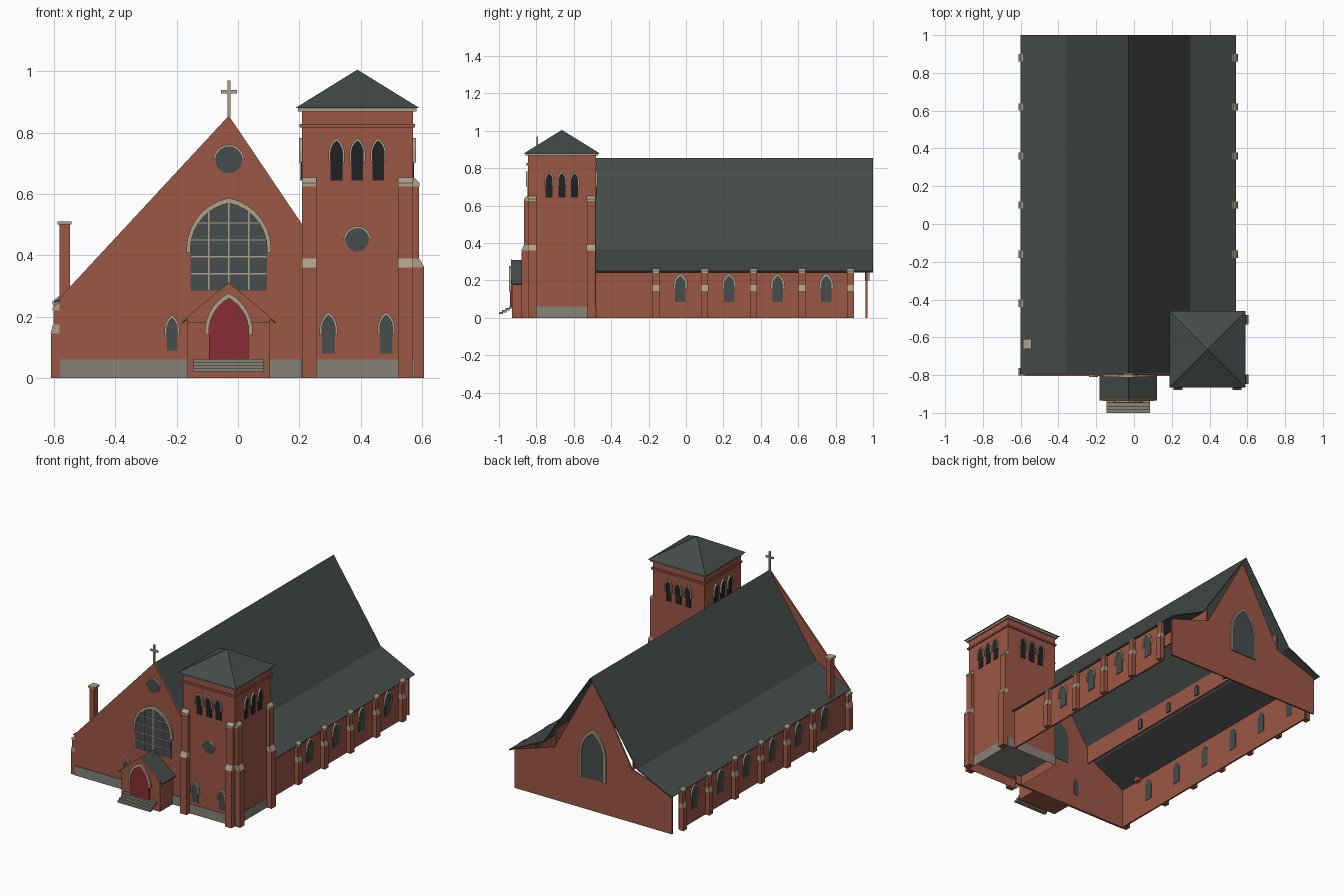
import bpy, bmesh, math
from mathutils import Vector, Matrix

cube = bpy.data.objects.get("Cube")
if cube:
    bpy.data.objects.remove(cube, do_unlink=True)

COLOURS = {
    "brick": (0.33, 0.095, 0.058), "slate": (0.058, 0.07, 0.067),
    "grey stone": (0.24, 0.225, 0.19), "tan trim": (0.42, 0.35, 0.25),
    "glass": (0.06, 0.075, 0.072), "louvre black": (0.013, 0.015, 0.016),
    "door red": (0.25, 0.026, 0.036),
}
MATS = {}
for label, rgb in COLOURS.items():
    m = bpy.data.materials.new(label)
    m.use_nodes = True
    m.diffuse_color = (*rgb, 1)
    m.node_tree.nodes["Principled BSDF"].inputs["Base Color"].default_value = (*rgb, 1)
    MATS[label] = m

X, Y, Z = Vector((1, 0, 0)), Vector((0, 1, 0)), Vector((0, 0, 1))
FRONT, BACK, RIGHT, LEFT = -Y, Y, X, -X
RIDGE = -0.03          # x of the nave centre line
parts = {}


def mesh(name, mat):
    return parts.setdefault((name, mat), bmesh.new())


def prism(name, mat, pts, origin, across, along, depth):
    """Extrude a profile drawn in (across, up) by depth in the along direction."""
    bm, o = mesh(name, mat), Vector(origin)
    a = [bm.verts.new(o + across * u + Z * v) for u, v in pts]
    b = [bm.verts.new(v.co + along * depth) for v in a]
    faces = [bm.faces.new(a), bm.faces.new(b[::-1])]
    for i in range(len(a)):
        j = (i + 1) % len(a)
        faces.append(bm.faces.new((a[j], a[i], b[i], b[j])))
    bmesh.ops.recalc_face_normals(bm, faces=faces)


def box(name, mat, x0, x1, y0, y1, z0, z1, bottom=True):
    bm = mesh(name, mat)
    size = Matrix.Diagonal((x1 - x0, y1 - y0, z1 - z0, 1))
    mid = Matrix.Translation(((x0 + x1) / 2, (y0 + y1) / 2, (z0 + z1) / 2))
    vs = bmesh.ops.create_cube(bm, size=1, matrix=mid @ size)["verts"]
    if not bottom:
        low = [f for f in {f for v in vs for f in v.link_faces} if f.normal.z < -0.9]
        bmesh.ops.delete(bm, geom=low, context="FACES_ONLY")


def arch(w, rise, drop, n=7):
    """Pointed arch from right foot to left foot, springing at height 0."""
    r = (w * w / 4 + rise * rise) / w
    top = math.asin(min(1, rise / r))
    half = [(w / 2 - r + r * math.cos(top * i / n), r * math.sin(top * i / n)) for i in range(n + 1)]
    return [(w / 2, -drop)] + half + [(-u, v) for u, v in half[-2::-1]] + [(-w / 2, -drop)]


def lancet(name, at, facing, w, h, rise, fill="glass", trim=0.01, leg=0.012):
    """Pointed window whose sill centre is at the given point."""
    across = Z.cross(facing)
    spring = Vector(at) + Z * (h - rise)
    prism(name + "_panes", fill, arch(w, rise, h - rise), spring - facing * 0.012, across, facing, 0.016)
    band = arch(w + 2 * trim, rise + trim * 1.3, leg) + arch(w, rise, leg)[::-1]
    prism(name + "_surround", "tan trim", band, spring - facing * 0.002, across, facing, 0.012)


def rose(name, x, y, z, r):
    ring = [(math.cos(math.tau * i / 24), math.sin(math.tau * i / 24)) for i in range(24)]
    prism(name + "_pane", "glass", [(u * r, v * r) for u, v in ring], (x, y + .012, z), X, FRONT, .016)
    hood = [(u * (r + .008), v * (r + .008)) for u, v in ring[:13]] + [(u * r, v * r) for u, v in ring[12::-1]]
    prism(name + "_hood", "tan trim", hood, (x, y, z), X, FRONT, .012)


def buttress(name, at, facing, width, low, high, z1, z2, cap):
    """Two-stage pier with sloped stone weatherings; at = middle of its foot."""
    across = Z.cross(facing)
    o = Vector(at) - across * width / 2
    s = .03
    prism(name, "brick", [(0, 0), (low, 0), (low, z1), (0, z1)], o, facing, across, width)
    prism(name, "brick", [(0, z1), (high, z1), (high, z2), (0, z2)], o, facing, across, width)
    o2 = o - across * .001
    prism(name + "_caps", "tan trim", [(0, z1), (low + .001, z1), (high + .001, z1 + s), (0, z1 + s)],
          o2, facing, across, width + .002)
    prism(name + "_caps", "tan trim", [(0, z2), (high + .002, z2), (high + .002, z2 + cap * .4), (.004, z2 + cap), (0, z2 + cap)],
          o2, facing, across, width + .002)


# Nave roof: steep upper slopes and shallow aisle slopes
half = [(.57, .25), (.33, .365), (0, .855)]
outer = half + [(-u, v) for u, v in half[1::-1]]
inner = [(u * .992, v - .006) for u, v in outer]
prism("nave_roof", "slate", outer + inner[::-1], (RIDGE, -.795, 0), X, Y, 1.795)

# Side walls, clerestory walls, windows and piers
for facing, x, start, first in ((RIGHT, .522, -.48, 1), (LEFT, -.582, -.79, 0)):
    box("aisle_wall", "brick", *sorted((x, x - facing.x * .01)), start, .89, 0, .25)
    cx = RIDGE + facing.x * .27
    box("clerestory_wall", "brick", cx - .004, cx + .004, -.78, .96, .33, .445)
    for i in range(first, 6):
        y = -.42 + .26 * i
        buttress("aisle_pier", (x, y, 0), facing, .036, .028, .02, .145, .24, .025)
        if i < 5 or first == 0:
            yw = y + .13 if i < 5 else -.55
            lancet("aisle_window", (x, yw, .085), facing, .056, .14, .05, leg=.02)
        if i < 5:
            lancet("clerestory_window", (cx, y + .13, .35), facing, .03, .07, .025, trim=.006)

# Back gable wall
back = [(.55, 0), (.55, .245), (.27, .335), (0, .83), (-.27, .335), (-.55, .245), (-.55, 0)]
prism("back_wall", "brick", back, (RIDGE, .96, 0), X, Y, .01)
lancet("back_window", (RIDGE, .97, .2), BACK, .16, .3, .15, trim=.012, leg=.15)

# Front gable wall with its stone base
F = -.8
prism("front_wall", "brick", [(-.582, 0), (-.582, .26), (RIDGE, .855), (.25, .44), (.25, 0)],
      (0, F, 0), X, Y, .01)
box("front_base", "grey stone", -.58, .21, F - .004, F, 0, .06)
buttress("corner_pier", (-.582, -.782, 0), LEFT, .036, .028, .02, .145, .22, .025)
rose("gable_rose", RIDGE, F, .71, .043)
lancet("front_side_window", (-.215, F, .09), FRONT, .032, .105, .035, trim=.008, leg=.02)

# Large traceried window
W, RISE, SILL, SPRING = .25, .15, .285, .42
lancet("great_window", (RIDGE, F, SILL), FRONT, W, SPRING + RISE - SILL, RISE, trim=.013)
R = (W * W / 4 + RISE * RISE) / W
for u in (-.065, 0, .065):
    top = SPRING + math.sqrt(R * R - (R - W / 2 + abs(u)) ** 2)
    box("great_window_bars", "tan trim", RIDGE + u - .002, RIDGE + u + .002, F - .007, F, SILL, top)
for z in (.34, .395, .45, .505):
    hw = math.sqrt(R * R - max(0, z - SPRING) ** 2) - R + W / 2
    box("great_window_bars", "tan trim", RIDGE - hw, RIDGE + hw, F - .007, F, z - .002, z + .002)

# Porch with door, roof and steps
P = -.93
prism("porch", "brick", [(-.135, 0), (-.135, .195), (0, .305), (.135, .195), (.135, 0)],
      (RIDGE, P, 0), X, Y, .13)
prism("porch_roof", "slate", [(.153, .182), (0, .31), (-.153, .182), (-.153, .176), (0, .304), (.153, .176)],
      (RIDGE, P - .004, 0), X, Y, .134)
prism("porch_gable", "brick", [(-.135, .18), (-.135, .2), (0, .311), (.135, .2), (.135, .18)],
      (RIDGE, P - .006, 0), X, Y, .006)
lancet("door", (RIDGE, P - .006, .06), FRONT, .13, .2, .11, fill="door red", trim=.013, leg=.01)
for i in range(4):
    y = -1 + i * .0175
    box("steps", "grey stone", RIDGE - .115, RIDGE + .115, y, y + .022, .02 + i * .01, .032 + i * .01)

# Gable cross
box("cross", "tan trim", RIDGE - .005, RIDGE + .005, F, F + .01, .85, .97)
box("cross", "tan trim", RIDGE - .026, RIDGE + .026, F, F + .01, .928, .938)

# Chimney
box("chimney", "brick", -.582, -.548, -.655, -.615, .24, .5)
box("chimney_cap", "tan trim", -.588, -.542, -.661, -.609, .5, .51)

# Tower body, base, string course, cornice and pyramid roof
TX0, TX1, TY0, TY1 = .208, .57, -.845, -.482
TX, TY = (TX0 + TX1) / 2, (TY0 + TY1) / 2
box("tower", "brick", TX0, TX1, TY0, TY1, 0, .87, bottom=False)
for name, mat, grow, z0, z1 in (("tower_base", "grey stone", .003, 0, .06),
                                ("tower_string_course", "brick", .007, .816, .828),
                                ("tower_cornice", "tan trim", .012, .868, .884)):
    box(name, mat, TX0 - grow, TX1 + grow, TY0 - grow, TY1 + grow, z0, z1, bottom=z0 > 0)
bmesh.ops.create_cone(mesh("tower_roof", "slate"), cap_ends=True, segments=4,
                      radius1=.202 * math.sqrt(2), radius2=0, depth=.125,
                      matrix=Matrix.Translation((TX, TY, .9425)) @ Matrix.Rotation(math.pi / 4, 4, "Z"))

# Tower piers
for x in (.232, .546):
    buttress("tower_pier", (x, TY0, 0), FRONT, .046, .034, .02, .36, .625, .028)
for y in (-.822, -.507):
    buttress("tower_pier", (TX1, y, 0), RIGHT, .046, .036, .02, .36, .625, .028)

# Belfry openings on every side, lower front windows and a small rose
for facing in (FRONT, BACK, RIGHT, LEFT):
    for k in (-1, 0, 1):
        at = Vector((TX, TY, .643)) + facing * (TX1 - TX) + Z.cross(facing) * k * .068
        lancet("belfry_opening", at, facing, .038, .13, .04, fill="louvre black", trim=.007, leg=.03)
for x in (.295, .483):
    lancet("tower_window", (x, TY0, .08), FRONT, .042, .125, .045, trim=.008, leg=.02)
rose("tower_rose", TX, TY0, .45, .037)

# Turn every collected part into an object
for (name, mat), bm in parts.items():
    me = bpy.data.meshes.new(name)
    bm.to_mesh(me)
    bm.free()
    me.materials.append(MATS[mat])
    bpy.context.scene.collection.objects.link(bpy.data.objects.new(name, me))
